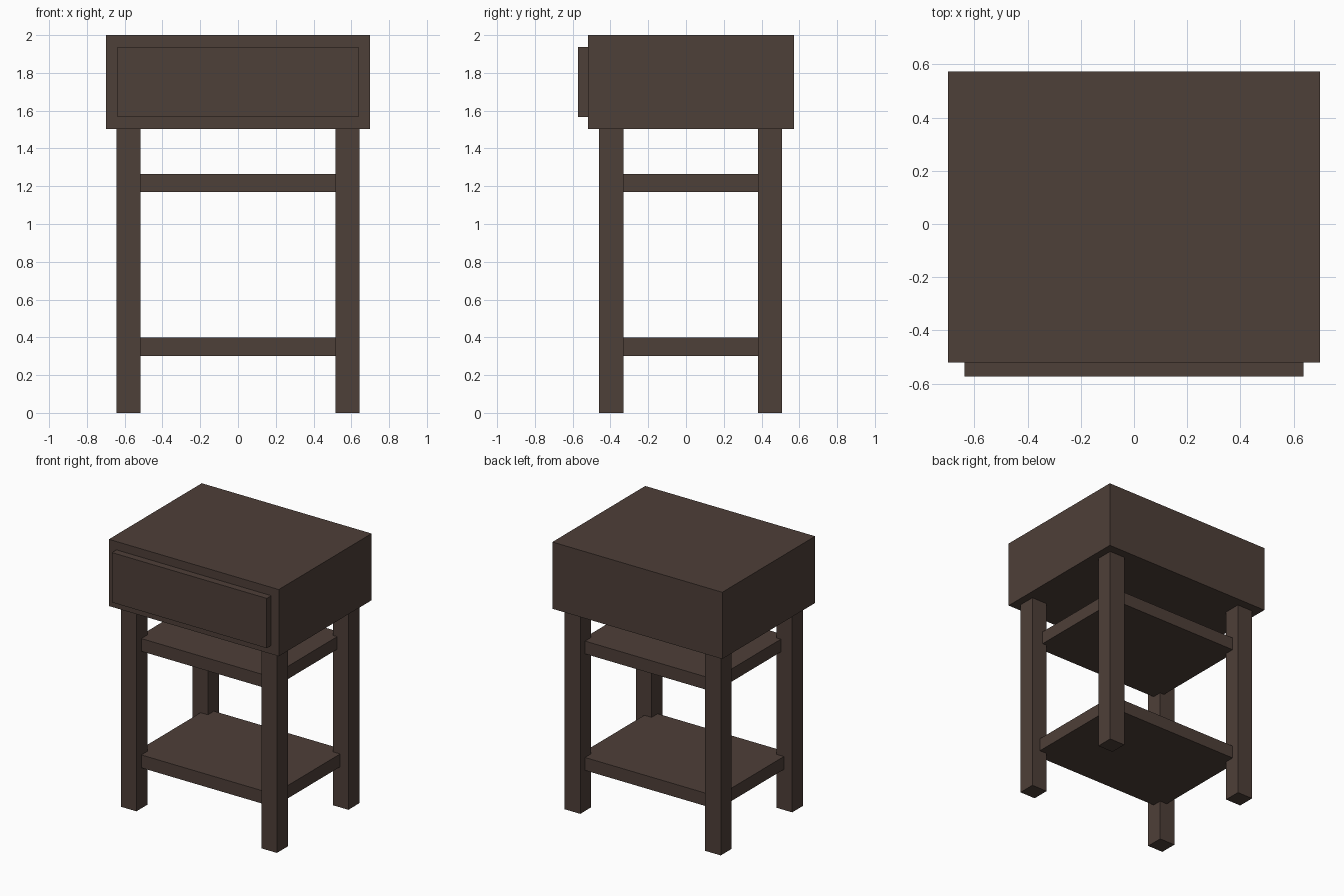
import bpy

if "Cube" in bpy.data.objects:
    bpy.data.objects.remove(bpy.data.objects["Cube"])

wood = bpy.data.materials.new("dark brown wood")
wood.diffuse_color = (0.076, 0.050, 0.040, 1.0)
wood.use_nodes = True
wood.node_tree.nodes["Principled BSDF"].inputs["Base Color"].default_value = wood.diffuse_color


def box(name, x, y, z):
    """Box spanning the given (min, max) ranges."""
    bpy.ops.mesh.primitive_cube_add(
        size=1, location=[(a + b) / 2 for a, b in (x, y, z)])
    ob = bpy.context.object
    ob.name = name
    ob.scale = [b - a for a, b in (x, y, z)]
    bpy.ops.object.transform_apply(location=False, rotation=False, scale=True)
    ob.data.materials.append(wood)
    return ob


# Cabinet body and the raised drawer front
box("cabinet_body", (-0.70, 0.70), (-0.52, 0.573), (1.503, 2.0))
box("drawer_front", (-0.638, 0.638), (-0.573, -0.52), (1.567, 1.938))

# Four square legs
for side, x in (("left", (-0.643, -0.515)), ("right", (0.515, 0.643))):
    for end, y in (("front", (-0.46, -0.331)), ("back", (0.381, 0.509))):
        box(f"{end}_{side}_leg", x, y, (0.0, 1.503))

# Two shelves let into the legs
box("lower_shelf", (-0.575, 0.575), (-0.402, 0.452), (0.302, 0.398))
box("upper_shelf", (-0.55, 0.55), (-0.402, 0.452), (1.17, 1.265))
